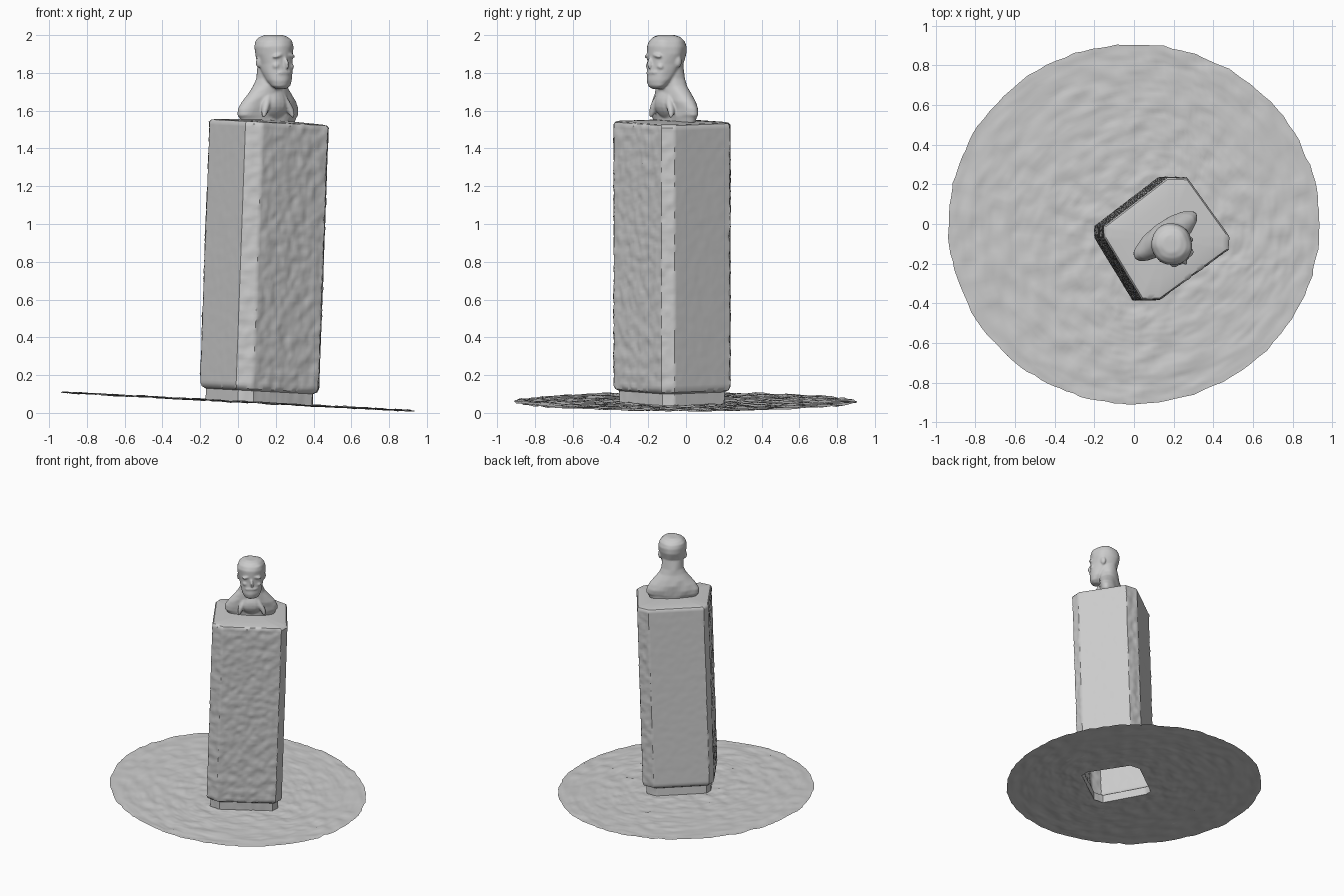
import bpy, bmesh, math, random
from mathutils import Vector, Matrix, noise

if "Cube" in bpy.data.objects:
    bpy.data.objects.remove(bpy.data.objects["Cube"])

random.seed(4)
TILT = 0.053                      # slope of the ground along x
TURN = math.radians(36)           # heading of pillar and bust
FRONT = Vector((math.sin(TURN), -math.cos(TURN), 0))
CENTRE = Vector((0.165, -0.075))  # pillar axis at the top
TOP = [(0.17, 0.235), (0.27, 0.232), (0.48, -0.06), (0.475, -0.13),
       (0.13, -0.382), (0.04, -0.382), (-0.15, -0.07), (-0.15, -0.01)]


def loft(bm, rings, cap_start=False, cap_end=False):
    loops = [[bm.verts.new(p) for p in ring] for ring in rings]
    n = len(loops[0])
    for a, b in zip(loops, loops[1:]):
        for i in range(n):
            j = (i + 1) % n
            bm.faces.new((a[i], a[j], b[j], b[i]))
    if cap_start:
        bm.faces.new(loops[0][::-1])
    if cap_end:
        bm.faces.new(loops[-1])


def finish(name, bm, angle=40):
    bmesh.ops.recalc_face_normals(bm, faces=bm.faces[:])
    me = bpy.data.meshes.new(name)
    bm.to_mesh(me)
    bm.free()
    ob = bpy.data.objects.new(name, me)
    bpy.context.collection.objects.link(ob)
    bpy.ops.object.select_all(action='DESELECT')
    ob.select_set(True)
    bpy.context.view_layer.objects.active = ob
    bpy.ops.object.shade_smooth_by_angle(angle=math.radians(angle))
    return ob


# chamfered rectangle, subdivided counter-clockwise, with a roughness per point
def outline():
    pts = []
    corners = [Vector(p) - CENTRE for p in TOP][::-1]
    for i, a in enumerate(corners):
        d = corners[(i + 1) % 8] - a
        steps = max(3, round(d.length / 0.014))
        normal = Vector((d.y, -d.x, 0)).normalized()
        rough = 1.0 if d.length < 0.13 or normal.dot(FRONT) > 0.8 else 0.15
        pts += [(a + d * k / steps, normal, rough) for k in range(steps)]
    return pts


OUTLINE = outline()


def pillar_ring(z, scale, amount=0.0):
    ring = []
    for off, normal, rough in OUTLINE:
        x, y = CENTRE + off * scale
        x += 0.036 * (z - 1.53)
        p = Vector((x, y, z - TILT * (x - 0.11 - 0.036 * (z - 0.1))))
        bump = noise.noise(p * 22) + 0.6 * noise.noise(p * 55)
        ring.append(p + normal * bump * amount * rough)
    return ring


# pillar: hollow shell with recessed plinth and softened top
bm = bmesh.new()
rings = [pillar_ring(z, 0.9, 0.003) for z in (0.054, 0.085, 0.115)]
rings += [pillar_ring(0.125, 0.97, 0.003)]
rings += [pillar_ring(0.145 + 1.38 * k / 90, 1, 0.006) for k in range(91)]
rings += [pillar_ring(z, s) for z, s in
          ((1.537, 0.97), (1.541, 0.9), (1.545, 0.65), (1.55, 0.3))]
loft(bm, rings, cap_end=True)
finish("pillar", bm)

# ground: thin rough sheet around the open plinth
bm = bmesh.new()
inner = pillar_ring(0.054, 0.9, 0.003)
mid = sum(inner, Vector()) / len(inner)
outer = []
for p in inner:
    a = math.atan2(p.y - mid.y, p.x - mid.x)
    r = 1 + random.uniform(-0.006, 0.004)
    outer.append(Vector((0.938 * r * math.cos(a), 0.908 * r * math.sin(a), 0)))
rings = []
for k in range(61):
    ring = []
    for p, q in zip(inner, outer):
        v = p.lerp(q, k / 60)
        if k:
            v.z = 0.06 - TILT * v.x
            v.z += 0.009 * noise.noise(v * 13) + 0.004 * noise.noise(v * 35)
            v.z = max(v.z, 0)
        ring.append(v)
    rings.append(ring)
loft(bm, rings)
for f in bm.faces:
    f.normal_update()
ground = finish("ground_disc", bm, 50)
if sum(p.normal.z for p in ground.data.polygons) < 0:
    ground.data.flip_normals()


# bust: sections are (z, y centre, half width, half depth), facing local -y
def sections(bm, rows, n=48):
    loft(bm, [[(rx * math.cos(t), cy + ry * math.sin(t), z)
               for t in (2 * math.pi * i / n for i in range(n))]
              for z, cy, rx, ry in rows], True, True)


def blob(bm, loc, size, rot=(0, 0, 0)):
    m = Matrix.Translation(loc)
    for ang, axis in zip(rot, 'XYZ'):
        m = m @ Matrix.Rotation(math.radians(ang), 4, axis)
    bmesh.ops.create_uvsphere(bm, u_segments=20, v_segments=12, radius=1,
                              matrix=m @ Matrix.Diagonal((*size, 1)))


bm = bmesh.new()
# shoulders, chest and neck
sections(bm, [(1.53, 0, 0.165, 0.06), (1.56, 0, 0.178, 0.064),
              (1.575, 0, 0.192, 0.068), (1.61, 0, 0.188, 0.072),
              (1.65, -0.005, 0.165, 0.076), (1.69, -0.012, 0.13, 0.076),
              (1.73, -0.018, 0.098, 0.07), (1.77, -0.022, 0.08, 0.066),
              (1.84, -0.03, 0.075, 0.065)])
# head with bearded chin
sections(bm, [(1.715, -0.118, 0.03, 0.022), (1.73, -0.115, 0.052, 0.04),
              (1.76, -0.1, 0.068, 0.062), (1.80, -0.077, 0.08, 0.084),
              (1.85, -0.06, 0.089, 0.098), (1.90, -0.053, 0.1, 0.105),
              (1.94, -0.052, 0.103, 0.105), (1.97, -0.05, 0.095, 0.095),
              (1.99, -0.05, 0.075, 0.075), (2.002, -0.05, 0.045, 0.045)])
# nose, moustache and chest
blob(bm, (0, -0.158, 1.85), (0.014, 0.02, 0.035), (-15, 0, 0))
blob(bm, (0, -0.148, 1.80), (0.045, 0.018, 0.014))
blob(bm, (0, -0.04, 1.64), (0.09, 0.065, 0.085))
for s in (-1, 1):
    # brow, cheek, ear and lapel on each side
    blob(bm, (s * 0.038, -0.142, 1.892), (0.036, 0.018, 0.012), (0, s * 10, 0))
    blob(bm, (s * 0.043, -0.128, 1.835), (0.025, 0.022, 0.02))
    blob(bm, (s * 0.09, -0.04, 1.86), (0.012, 0.02, 0.032))
    blob(bm, (s * 0.065, -0.075, 1.64), (0.02, 0.022, 0.085), (-12, s * -24, 0))
for v in bm.verts:
    v.co += 0.006 * noise.noise_vector(v.co * 16)
    v.co.z = min(v.co.z, 2.001)
bm.transform(Matrix.Translation((0.16, -0.06, 0)) @ Matrix.Rotation(TURN, 4, 'Z'))
bust = finish("bust", bm)
remesh = bust.modifiers.new("fuse", 'REMESH')
remesh.mode = 'VOXEL'
remesh.voxel_size = 0.006
remesh.use_smooth_shade = True
soften = bust.modifiers.new("soften", 'SMOOTH')
soften.factor = 0.5
soften.iterations = 4
